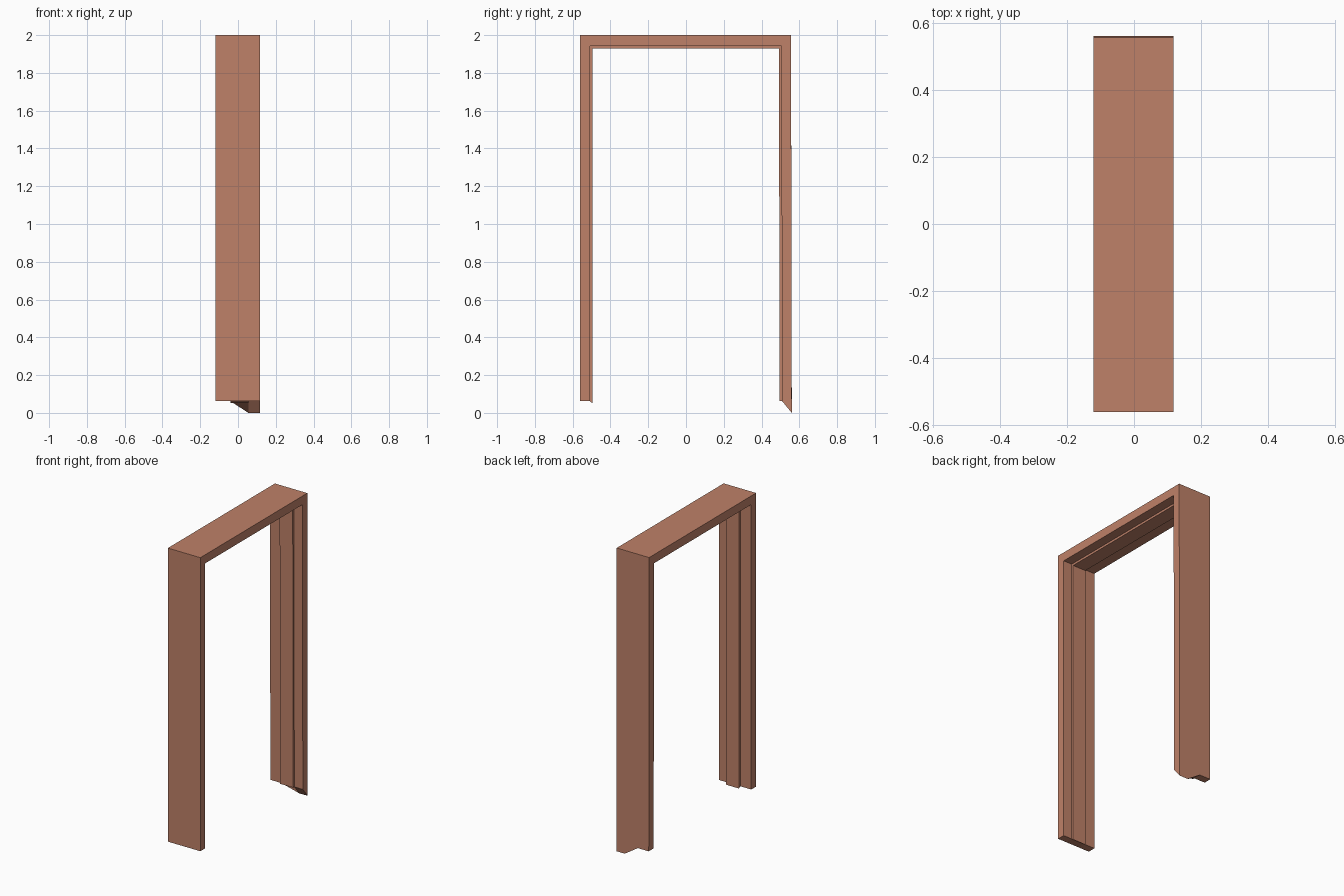
import bpy, bmesh

if "Cube" in bpy.data.objects:
    bpy.data.objects.remove(bpy.data.objects["Cube"])

# Frame cross-section: (x across the wall, thickness inward from the outer face)
# Outer face first, then inner side with the raised door stop in the middle.
PROFILE = [
    (-0.12, 0.0), (-0.04, 0.0), (0.055, 0.0), (0.117, 0.0),      # outer face
    (0.117, 0.051), (0.055, 0.051), (0.055, 0.064),              # +x rebate
    (-0.04, 0.064), (-0.04, 0.051), (-0.12, 0.051),              # -x rebate
]
HALF, TOP, FOOT = 0.56, 2.0, 0.062
HEAD = 1.12            # the head is slightly thicker than the jambs


def stations(x, t):
    """Positions of one profile point at foot, two mitred corners, foot."""
    spur = t == 0 and x > 0.05      # cut foot runs down to the floor here
    inner_foot = FOOT - (0.01 if t > 0.06 else 0.0)
    return [
        (x, -HALF + t, inner_foot),
        (x, -HALF + t, TOP - t * HEAD),
        (x, HALF - 0.004 - t, TOP - t * HEAD),
        (x, HALF - t, 0.0 if spur else FOOT),
    ]


bm = bmesh.new()
rails = [[bm.verts.new(p) for p in stations(x, t)] for x, t in PROFILE]

# Sweep the profile up one jamb, across the head and down the other jamb
n = len(rails)
for i in range(n):
    a, b = rails[i], rails[(i + 1) % n]
    for s in range(3):
        bm.faces.new((a[s], b[s], b[s + 1], a[s + 1]))

# Close both feet strip by strip
for s in (0, 3):
    for strip in ((0, 1, 8, 9), (1, 2, 5, 6, 7, 8), (2, 3, 4, 5)):
        bm.faces.new([rails[k][s] for k in strip])

bmesh.ops.recalc_face_normals(bm, faces=bm.faces[:])
mesh = bpy.data.meshes.new("door_frame")
bm.to_mesh(mesh)
bm.free()

# Terracotta brown paint
mat = bpy.data.materials.new("brown_wood")
mat.diffuse_color = (0.52, 0.22, 0.14, 1.0)
mat.use_nodes = True
mat.node_tree.nodes["Principled BSDF"].inputs["Base Color"].default_value = mat.diffuse_color
mesh.materials.append(mat)

frame = bpy.data.objects.new("door_frame", mesh)
bpy.context.collection.objects.link(frame)
